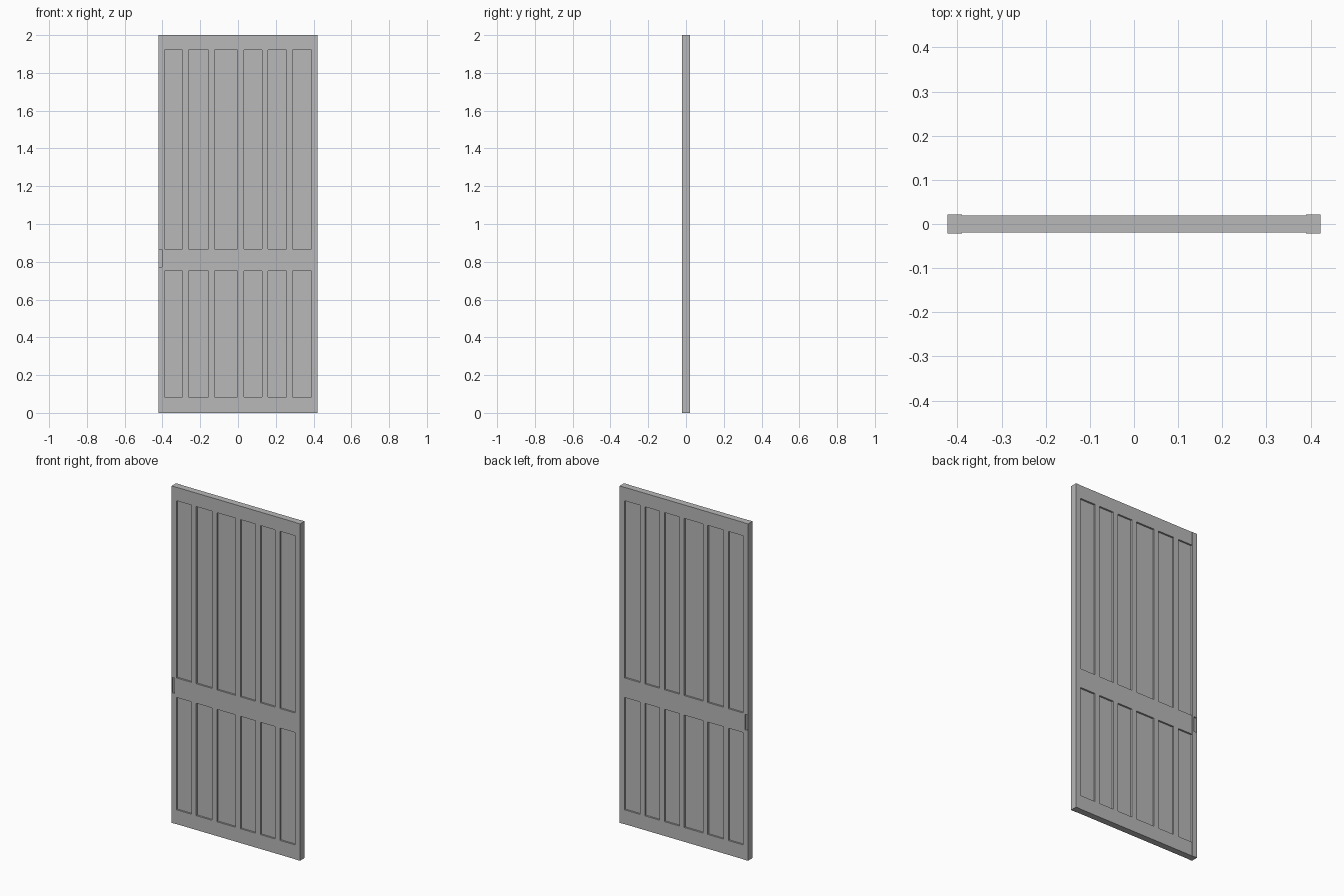
import bpy

cube = bpy.data.objects.get("Cube")
if cube:
    bpy.data.objects.remove(cube, do_unlink=True)

paint = bpy.data.materials.new("grey paint")
paint.use_nodes = True
paint.diffuse_color = (0.48, 0.48, 0.48, 1)
paint.node_tree.nodes["Principled BSDF"].inputs["Base Color"].default_value = paint.diffuse_color


def box(name, x, y, z):
    """Box spanning the (low, high) pairs x, y and z."""
    spans = (x, y, z)
    bpy.ops.mesh.primitive_cube_add(size=1, location=[(a + b) / 2 for a, b in spans])
    ob = bpy.context.object
    ob.name = name
    ob.scale = [b - a for a, b in spans]
    bpy.ops.object.transform_apply(location=False, rotation=False, scale=True)
    ob.data.materials.append(paint)
    return ob


HALF_WIDTH, OPENING, HEIGHT = 0.422, 0.39, 2.0
STILE_Y = (-0.021, 0.021)
RAIL_Y = (-0.0195, 0.0195)
PANEL_Y = (-0.009, 0.009)
LOWER = (0.085, 0.752)
UPPER = (0.868, 1.92)

# Upright stiles at both sides
right_stile = box("right_stile", (-HALF_WIDTH, -OPENING), STILE_Y, (0, HEIGHT))
box("left_stile", (OPENING, HALF_WIDTH), STILE_Y, (0, HEIGHT))

# Horizontal rails
rails = {"bottom_rail": (0, LOWER[0]),
         "lock_rail": (LOWER[1], UPPER[0]),
         "top_rail": (UPPER[1], HEIGHT)}
for name, z in rails.items():
    box(name, (-OPENING, OPENING), RAIL_Y, z)

# Recessed panels with flush vertical battens
for level, z in (("lower", LOWER), ("upper", UPPER)):
    box(level + "_panel", (-OPENING, OPENING), PANEL_Y, z)
    for i, x in enumerate((-0.277, -0.14, 0.0145, 0.144, 0.272)):
        box(f"{level}_batten_{i + 1}", (x - 0.016, x + 0.016), RAIL_Y, z)

# Recessed finger pulls cut into both faces of the right stile
PULL_X, PULL_Z = (-0.418, -0.403), (0.773, 0.864)
for side, y in (("front", (-0.03, -0.011)), ("back", (0.011, 0.03))):
    cutter = box("pull_cutter", PULL_X, y, PULL_Z)
    cutter.hide_render = True
    cut = right_stile.modifiers.new("pull", "BOOLEAN")
    cut.operation = "DIFFERENCE"
    cut.solver = "EXACT"
    cut.object = cutter
    bpy.context.view_layer.objects.active = right_stile
    bpy.ops.object.modifier_apply(modifier=cut.name)
    bpy.data.objects.remove(cutter, do_unlink=True)
    depth = (-0.013, -0.01) if side == "front" else (0.01, 0.013)
    box(side + "_pull_plate", (-0.415, -0.406), depth, (0.778, 0.859))
